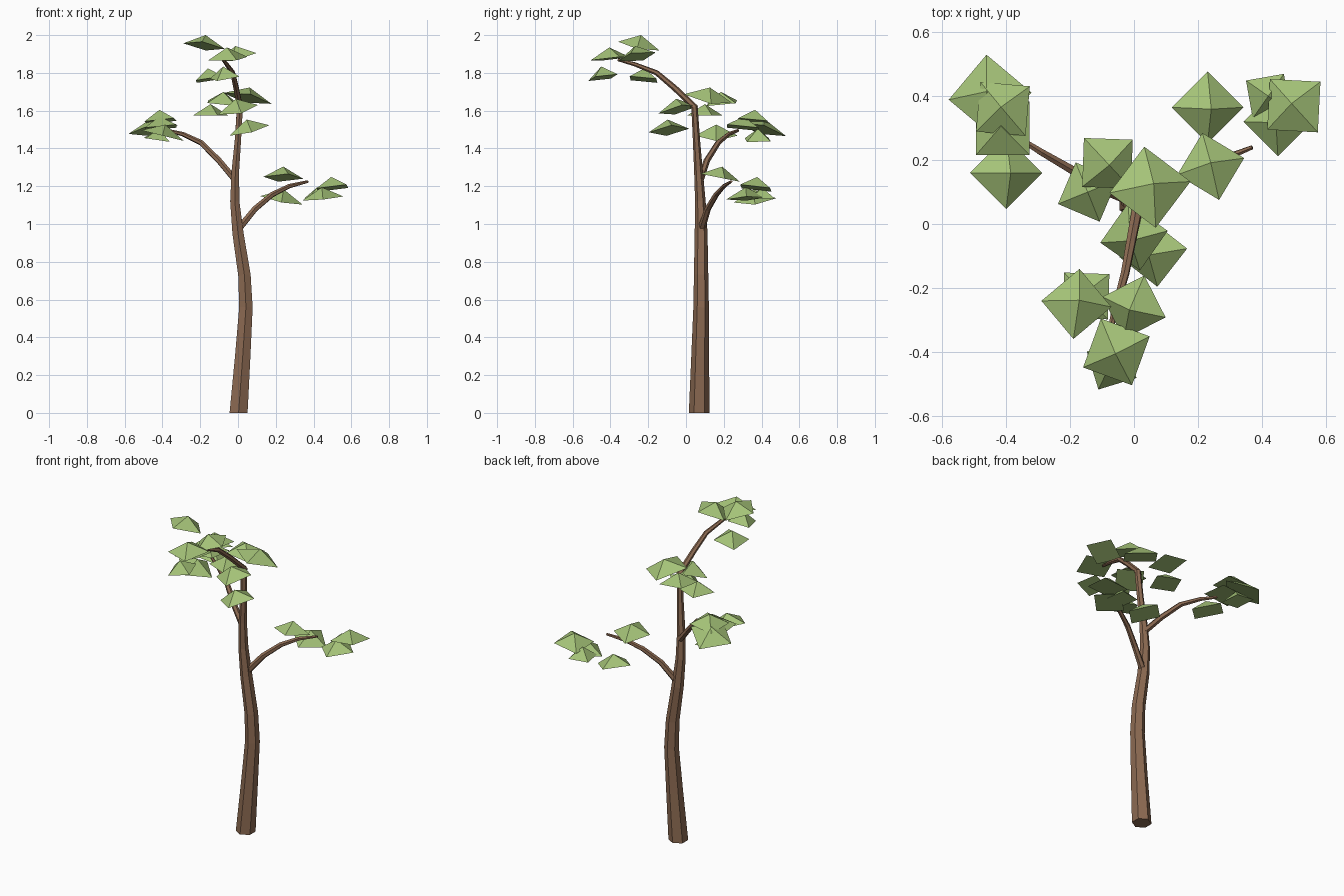
import bpy, bmesh, math
from mathutils import Vector


def material(name, color):
    m = bpy.data.materials.new(name)
    m.diffuse_color = (*color, 1)
    return m


bark = material("bark_brown", (0.262, 0.144, 0.084))
green = material("leaf_green", (0.376, 0.546, 0.188))


def finish(name, bm, mat):
    bmesh.ops.recalc_face_normals(bm, faces=bm.faces)
    me = bpy.data.meshes.new(name)
    bm.to_mesh(me)
    bm.free()
    me.materials.append(mat)
    ob = bpy.data.objects.new(name, me)
    bpy.context.collection.objects.link(ob)
    return ob


def limb(name, path, sides=6):
    """Tapered tube through (x, y, z, radius) points, capped at both ends."""
    bm = bmesh.new()
    pts = [Vector(p[:3]) for p in path]
    rings = []
    for i, p in enumerate(pts):
        t = pts[min(i + 1, len(pts) - 1)] - pts[max(i - 1, 0)]
        if p.z == 0:
            t = Vector((0, 0, 1))  # flat foot on the ground
        q = Vector((0, 0, 1)).rotation_difference(t.normalized())
        r = path[i][3]
        ring = []
        for k in range(sides):
            a = math.pi / 2 + 2 * math.pi * k / sides
            ring.append(bm.verts.new(p + q @ Vector((r * math.cos(a), r * math.sin(a), 0))))
        rings.append(ring)
    for a, b in zip(rings, rings[1:]):
        for k in range(sides):
            j = (k + 1) % sides
            bm.faces.new((a[k], a[j], b[j], b[k]))
    bm.faces.new(rings[0])
    bm.faces.new(rings[-1])
    return finish(name, bm, bark)


def leaf(name, x, y, z, r, angle, sx, sy, height=0.06):
    """Low four-sided pyramid on a base sloping by sx and sy."""
    bm = bmesh.new()
    base = []
    for k in range(4):
        a = math.radians(angle + 90 * k)
        dx, dy = r * math.cos(a), r * math.sin(a)
        base.append(bm.verts.new((x + dx, y + dy, z + sx * dx + sy * dy)))
    n = Vector((-sx, -sy, 1)).normalized() * height
    tip = bm.verts.new(Vector((x, y, z)) + n)
    bm.faces.new(base)
    for k in range(4):
        bm.faces.new((base[k], base[(k + 1) % 4], tip))
    return finish(name, bm, green)


# Trunk, bending forward into the top branch
limb("trunk", [
    (0.003, 0.07, 0, 0.055), (0.025, 0.075, 0.3, 0.047), (0.042, 0.08, 0.56, 0.041),
    (0.034, 0.08, 0.73, 0.038), (0.0, 0.08, 0.95, 0.034), (-0.017, 0.076, 1.12, 0.028),
    (-0.014, 0.066, 1.28, 0.023), (0.0, 0.055, 1.45, 0.019), (0.01, 0.045, 1.62, 0.018),
    (-0.01, -0.06, 1.72, 0.016), (-0.028, -0.155, 1.8, 0.014),
    (-0.06, -0.27, 1.845, 0.011), (-0.08, -0.36, 1.87, 0.008)])

# Side branches
limb("left_branch", [
    (-0.012, 0.075, 1.23, 0.018), (-0.1, 0.11, 1.335, 0.017), (-0.195, 0.17, 1.43, 0.015),
    (-0.29, 0.225, 1.475, 0.012), (-0.37, 0.275, 1.495, 0.008)])
limb("right_branch", [
    (0.0, 0.08, 0.97, 0.02), (0.09, 0.115, 1.08, 0.017), (0.18, 0.16, 1.155, 0.015),
    (0.27, 0.2, 1.2, 0.012), (0.37, 0.24, 1.225, 0.007)])

# Leaves: x, y, z, radius, angle, slope along x, slope along y
top_leaves = [
    (-0.18, -0.25, 1.942, 0.110, 85, -0.15, -0.2),
    (-0.055, -0.40, 1.875, 0.115, 25, 0.05, 0.1),
    (0.0, -0.26, 1.885, 0.104, 72, 0.25, 0.15),
    (-0.15, -0.225, 1.765, 0.1, 43, 0.15, -0.1),
    (-0.07, -0.44, 1.775, 0.088, 62, 0.15, 0.15)]
middle_leaves = [
    (0.05, 0.115, 1.665, 0.128, 8, -0.2, -0.2),
    (-0.083, 0.19, 1.64, 0.108, 43, -0.1, 0.1),
    (-0.145, 0.1, 1.575, 0.1, 22, 0.0, 0.0),
    (0.06, -0.09, 1.495, 0.107, 7, 0.25, 0.12),
    (0.0, -0.04, 1.605, 0.107, 10, 0.2, 0.22)]
left_leaves = [
    (-0.4, 0.16, 1.468, 0.113, 0, -0.25, 0.0),
    (-0.45, 0.4, 1.5, 0.13, 5, 0.2, -0.25),
    (-0.41, 0.36, 1.545, 0.11, 40, 0.1, -0.1),
    (-0.41, 0.3, 1.51, 0.118, 45, 0.1, -0.1),
    (-0.43, 0.38, 1.445, 0.09, 50, -0.15, 0.0)]
right_leaves = [
    (0.24, 0.18, 1.245, 0.108, 14, 0.0, -0.2),
    (0.23, 0.365, 1.125, 0.112, 0, -0.2, 0.1),
    (0.5, 0.37, 1.19, 0.112, 42, 0.12, -0.12),
    (0.45, 0.32, 1.135, 0.108, 0, 0.1, 0.05),
    (0.42, 0.4, 1.135, 0.085, 55, 0.0, 0.0)]
for group, rows in (("top", top_leaves), ("middle", middle_leaves),
                    ("left", left_leaves), ("right", right_leaves)):
    for i, row in enumerate(rows):
        leaf(f"{group}_leaf_{i + 1}", *row)
